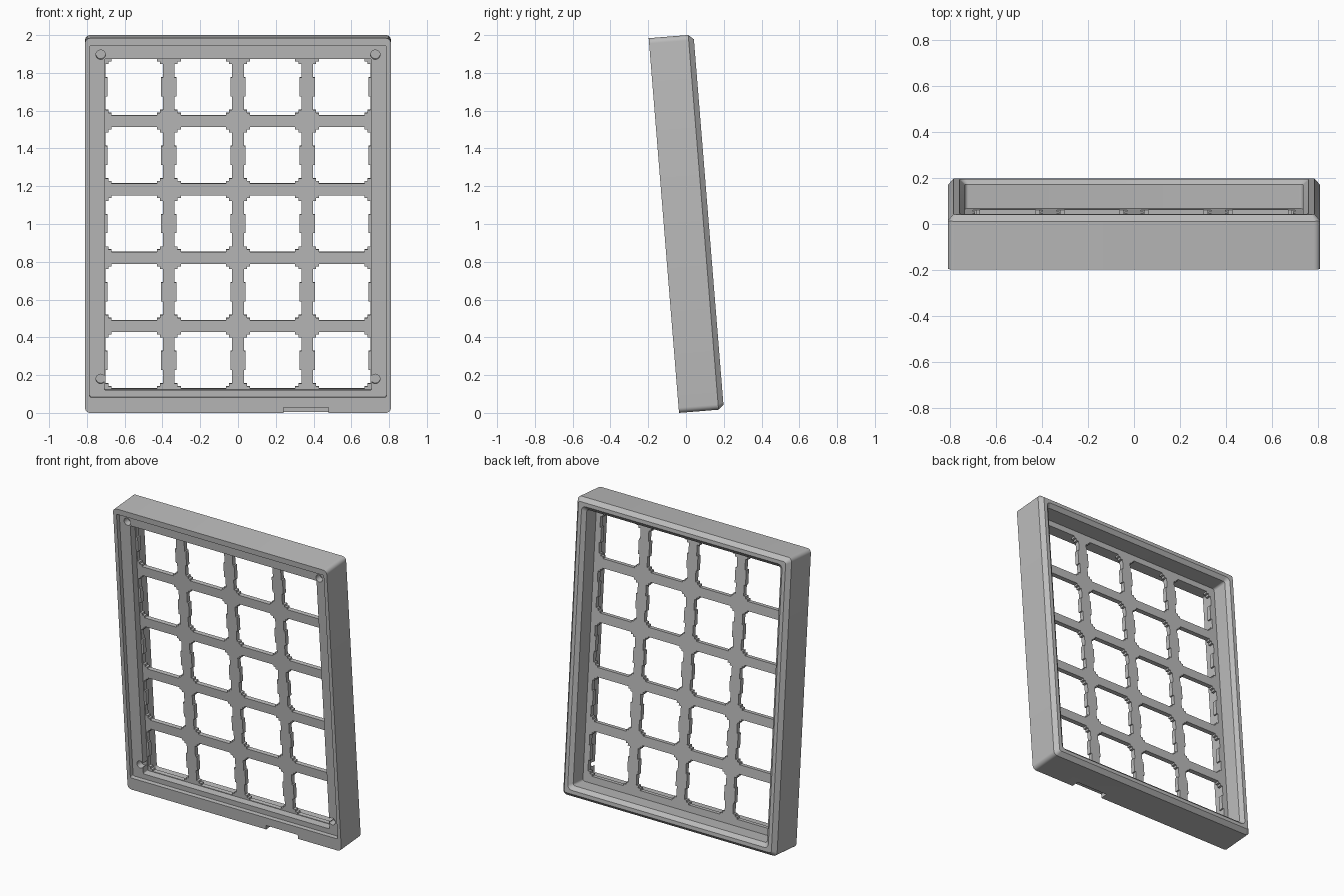
import bpy, bmesh, math
from mathutils import Matrix

cube = bpy.data.objects.get("Cube")
if cube:
    bpy.data.objects.remove(cube, do_unlink=True)

LENGTH = 1.99
HALF = 0.81
MID = 0.998          # centre of the key grid along the case
PITCH_X, PITCH_V = 0.366, 0.363

grey = bpy.data.materials.new("grey plastic")
grey.use_nodes = True
colour = (0.5, 0.5, 0.5, 1)
grey.diffuse_color = colour
grey.node_tree.nodes["Principled BSDF"].inputs["Base Color"].default_value = colour


def rounded_rect(half, low, high, radius, steps=6):
    """Outline in the case plane, counter-clockwise from the lower right."""
    points = []
    corners = [(half, low, -90), (half, high, 0), (-half, high, 90), (-half, low, 180)]
    for x, v, start in corners:
        cx = x - math.copysign(radius, x)
        cv = v + radius if v == low else v - radius
        for i in range(steps + 1):
            a = math.radians(start + 90 * i / steps)
            points.append((cx + radius * math.cos(a), cv + radius * math.sin(a)))
    return points


def loft(bm, sections):
    """Closed solid through (outline, depth) sections of equal point count."""
    rings = [[bm.verts.new((x, d, v)) for x, v in outline] for outline, d in sections]
    for a, b in zip(rings, rings[1:]):
        for i in range(len(a)):
            j = (i + 1) % len(a)
            bm.faces.new((a[i], a[j], b[j], b[i]))
    bm.faces.new(rings[0])
    bm.faces.new(rings[-1])


def make(name, solids):
    bm = bmesh.new()
    for sections in solids:
        loft(bm, sections)
    bmesh.ops.recalc_face_normals(bm, faces=bm.faces)
    mesh = bpy.data.meshes.new(name)
    bm.to_mesh(mesh)
    bm.free()
    mesh.materials.append(grey)
    obj = bpy.data.objects.new(name, mesh)
    bpy.context.collection.objects.link(obj)
    return obj


def prism(outline, front, back):
    return [(outline, front), (outline, back)]


# Outer case with a chamfered rear rim
outer = rounded_rect(HALF, 0, LENGTH, 0.028)
rim = rounded_rect(HALF - 0.025, 0.025, LENGTH - 0.025, 0.015)
case = make("keypad_case", [[(outer, 0), (outer, 0.21), (rim, 0.238)]])

# Shallow front recess for a cover, and the pocket in front of the key plate
recess = make("cover_recess", [prism(rounded_rect(0.785, 0.083, 1.952, 0.008), -0.05, 0.03)])
pocket = make("front_pocket", [prism(rounded_rect(0.706, 0.118, 1.878, 0.006), -0.05, 0.08)])

# Rear well with a flared lip
well = rounded_rect(0.735, 0.075, LENGTH - 0.075, 0.015)
lip = rounded_rect(0.76, 0.05, LENGTH - 0.05, 0.03)
rear = make("rear_well", [[(well, 0.11), (well, 0.216), (lip, 0.238), (lip, 0.3)]])

# Key openings: stepped corners and a tab in the middle of each side
quarter = [(0.142, 0.05), (0.152, 0.05), (0.152, 0.122), (0.136, 0.122),
           (0.136, 0.137), (0.12, 0.137), (0.12, 0.15)]
half_outline = quarter + [(-x, v) for x, v in reversed(quarter)]
opening = half_outline + [(-x, -v) for x, v in half_outline]
openings = []
for column in range(4):
    for row in range(5):
        cx = (column - 1.5) * PITCH_X
        cv = MID + (row - 2) * PITCH_V
        openings.append(prism([(cx + x, cv + v) for x, v in opening], 0.05, 0.15))
keys = make("key_openings", openings)

# Blind screw holes in the corners of the ledge
holes = []
for cx in (-0.727, 0.727):
    for cv in (0.178, 1.9):
        circle = [(cx + 0.025 * math.cos(a), cv + 0.025 * math.sin(a))
                  for a in (math.tau * i / 24 for i in range(24))]
        holes.append(prism(circle, -0.05, 0.075))
screws = make("screw_holes", holes)

# Pry notch in the lower front edge
notch_outline = [(0.24, -0.05), (0.48, -0.05), (0.48, 0.028), (0.24, 0.028)]
notch = make("edge_notch", [prism(notch_outline, -0.05, 0.05)])

# Cut everything out of the case
bpy.context.view_layer.objects.active = case
for cutter in (recess, pocket, rear, keys, screws, notch):
    cutter.hide_render = True
    mod = case.modifiers.new(cutter.name, 'BOOLEAN')
    mod.operation = 'DIFFERENCE'
    mod.solver = 'EXACT'
    mod.object = cutter
    bpy.ops.object.modifier_apply(modifier=mod.name)
    bpy.data.objects.remove(cutter, do_unlink=True)

# Lean the case forward on its lower front edge
lean = Matrix.Translation((0, -0.037, 0)) @ Matrix.Rotation(math.atan(0.0809), 4, 'X')
case.data.transform(lean)

bpy.ops.object.select_all(action='DESELECT')
case.select_set(True)
bpy.ops.object.shade_smooth_by_angle(angle=math.radians(30))
